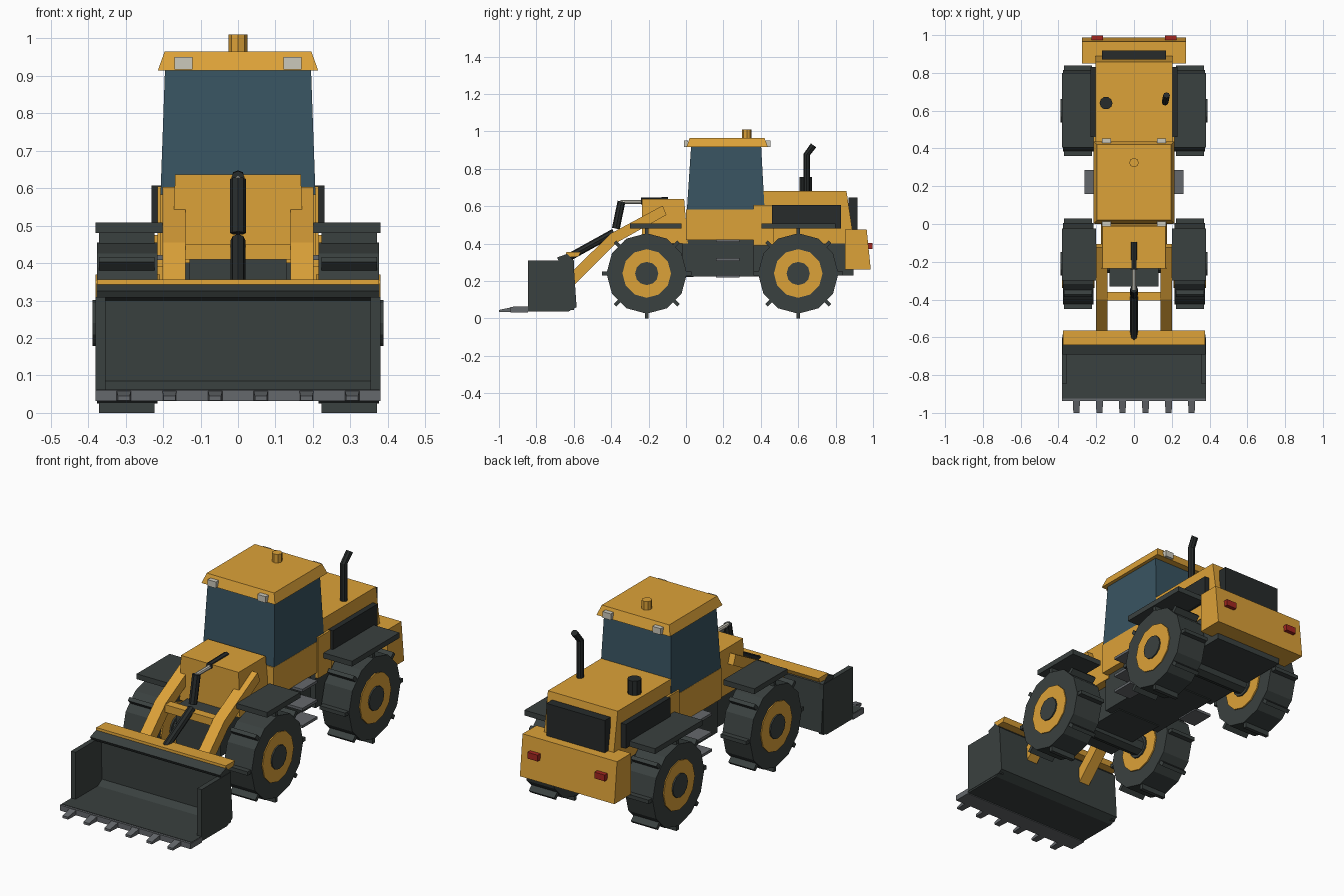
import bpy, bmesh
from math import sin, cos, pi
from mathutils import Vector

cube = bpy.data.objects.get("Cube")
if cube:
    bpy.data.objects.remove(cube)


def material(name, r, g, b):
    m = bpy.data.materials.new(name)
    m.use_nodes = True
    m.diffuse_color = (r, g, b, 1)
    m.node_tree.nodes["Principled BSDF"].inputs["Base Color"].default_value = (r, g, b, 1)
    return m


YELLOW = material("machine yellow", 0.72, 0.36, 0.04)
DARK = material("dark rubber", 0.042, 0.052, 0.05)
BLACK = material("black pipe", 0.02, 0.024, 0.024)
GLASS = material("cab glass", 0.04, 0.088, 0.12)
STEEL = material("worn steel", 0.13, 0.14, 0.15)
LAMP = material("pale lamp", 0.6, 0.58, 0.5)
RED = material("red lamp", 0.36, 0.02, 0.015)


def finish(name, bm, mat):
    bmesh.ops.recalc_face_normals(bm, faces=bm.faces)
    me = bpy.data.meshes.new(name)
    bm.to_mesh(me)
    bm.free()
    me.materials.append(mat)
    ob = bpy.data.objects.new(name, me)
    bpy.context.collection.objects.link(ob)
    return ob


def loft(name, rings, mat):
    """Join rings of points, capping the first and the last."""
    bm = bmesh.new()
    vs = [[bm.verts.new(p) for p in ring] for ring in rings]
    for a, b in zip(vs, vs[1:]):
        for i in range(len(a)):
            j = (i + 1) % len(a)
            bm.faces.new((a[i], a[j], b[j], b[i]))
    bm.faces.new(vs[0])
    bm.faces.new(vs[-1])
    return finish(name, bm, mat)


def prism(name, x0, x1, profile, mat):
    """Extrude a side (y, z) profile along x."""
    return loft(name, [[(x, y, z) for y, z in profile] for x in (x0, x1)], mat)


def box(name, x0, x1, y0, y1, z0, z1, mat):
    return prism(name, x0, x1, [(y0, z0), (y1, z0), (y1, z1), (y0, z1)], mat)


def taper(name, low, high, mat):
    """Block between two level rectangles given as (half x, y0, y1, z)."""
    return loft(name, [[(-x, a, z), (x, a, z), (x, b, z), (-x, b, z)]
                       for x, a, b, z in (low, high)], mat)


def tube(name, points, r, mat, n=8):
    """Round bar along a path lying in a plane of constant x."""
    pts = [Vector(p) for p in points]
    rings = []
    for i, p in enumerate(pts):
        d = (pts[min(i + 1, len(pts) - 1)] - pts[max(i - 1, 0)]).normalized()
        u = Vector((1, 0, 0)) if abs(d.x) < 0.9 else Vector((0, 1, 0))
        v = d.cross(u)
        rings.append([p + r * (u * cos(2 * pi * k / n) + v * sin(2 * pi * k / n))
                      for k in range(n)])
    return loft(name, rings, mat)


def disc(y, z, r, n=12):
    return [(y + r * sin(2 * pi * k / n), z + r * cos(2 * pi * k / n)) for k in range(n)]


def wheel(label, side, y, z):
    prism(label + "_tyre", side * 0.215, side * 0.376, disc(y, z, 0.215), DARK)
    prism(label + "_rim", side * 0.208, side * 0.381, disc(y, z, 0.13), YELLOW)
    prism(label + "_hub", side * 0.2, side * 0.388, disc(y, z, 0.062), DARK)
    for k in range(8):
        s, c = sin(k * pi / 4), cos(k * pi / 4)
        corners = [(0.19, -0.01), (0.24, -0.01), (0.24, 0.01), (0.19, 0.01)]
        prism(label + "_lug", side * 0.223, side * 0.371,
              [(y + a * c - b * s, z + a * s + b * c) for a, b in corners], DARK)


# Chassis
box("front_chassis", -0.13, 0.13, -0.33, 0.04, 0.22, 0.42, DARK)
box("middle_chassis", -0.17, 0.17, -0.02, 0.4, 0.225, 0.43, DARK)
box("rear_chassis", -0.2, 0.2, 0.36, 0.895, 0.23, 0.42, DARK)

# Wheels, axles and fenders
for label, y, f0, f1 in (("front", -0.21, -0.3, -0.025), ("rear", 0.6, 0.405, 0.8)):
    tube(label + "_axle", [(-0.3, y, 0.24), (0.3, y, 0.24)], 0.05, DARK)
    for s in (-1, 1):
        wheel(label + "_wheel", s, y, 0.24)
        box(label + "_fender", s * 0.2, s * 0.38, f0, f1, 0.48, 0.508, DARK)

# Front hood and rear engine hood
taper("front_hood", (0.175, -0.235, 0.01, 0.4), (0.168, -0.235, -0.01, 0.637), YELLOW)
prism("engine_hood", -0.203, 0.203,
      [(0.4, 0.4), (0.9, 0.4), (0.89, 0.47), (0.858, 0.68), (0.4, 0.68)], YELLOW)
box("hood_shoulder", -0.215, 0.215, 0.36, 0.47, 0.39, 0.605, YELLOW)
for s in (-1, 1):
    box("side_grille", s * 0.2, s * 0.231, 0.46, 0.83, 0.48, 0.607, BLACK)
box("rear_grille", -0.17, 0.17, 0.87, 0.918, 0.45, 0.645, BLACK)

# Counterweight and rear lamps
prism("counterweight", -0.275, 0.275,
      [(0.85, 0.26), (0.988, 0.26), (0.966, 0.475), (0.85, 0.475)], YELLOW)
for s in (-1, 1):
    box("rear_lamp", s * 0.165, s * 0.225, 0.965, 0.997, 0.37, 0.403, RED)

# Cab
box("cab_base", -0.208, 0.208, 0.0, 0.42, 0.42, 0.583, YELLOW)
taper("cab_glass", (0.207, 0.005, 0.42, 0.583), (0.195, 0.027, 0.402, 0.917), GLASS)
taper("cab_roof", (0.214, 0.002, 0.438, 0.915), (0.196, 0.02, 0.42, 0.965), YELLOW)
tube("beacon", [(0, 0.325, 0.96), (0, 0.325, 1.01)], 0.025, YELLOW)
for s in (-1, 1):
    for y in (-0.012, 0.428):
        box("cab_lamp", s * 0.121, s * 0.169, y, y + 0.024, 0.917, 0.95, LAMP)

# Exhaust and air intake
tube("exhaust_pipe", [(0.165, 0.645, 0.67), (0.165, 0.645, 0.875), (0.172, 0.682, 0.925)],
     0.018, BLACK)
tube("air_intake", [(-0.148, 0.64, 0.67), (-0.148, 0.64, 0.755)], 0.034, BLACK, 10)

# Side steps
for s in (-1, 1):
    for z in (0.415, 0.315, 0.225):
        box("side_step", s * 0.16, s * 0.263, 0.16, 0.285, z - 0.007, z + 0.007, STEEL)

# Lift arms and cross bar
for s in (-1, 1):
    prism("lift_arm", s * 0.14, s * 0.202,
          [(-0.125, 0.603), (-0.4, 0.455), (-0.61, 0.25), (-0.61, 0.165),
           (-0.37, 0.405), (-0.105, 0.553)], YELLOW)
box("arm_cross_bar", -0.15, 0.15, -0.405, -0.36, 0.41, 0.45, YELLOW)

# Tilt linkage
tube("tilt_cylinder", [(0, -0.095, 0.63), (0, -0.24, 0.628)], 0.018, BLACK)
tube("tilt_rod", [(0, -0.23, 0.622), (0, -0.35, 0.622)], 0.011, LAMP)
tube("tilt_lever", [(0, -0.345, 0.625), (0, -0.375, 0.48)], 0.021, BLACK)
tube("tilt_link", [(0, -0.385, 0.46), (0, -0.62, 0.33)], 0.02, BLACK)

# Bucket shell, cheeks and top rail
prism("bucket_shell", -0.378, 0.378,
      [(-0.925, 0.036), (-0.63, 0.036), (-0.585, 0.06), (-0.602, 0.31), (-0.635, 0.345),
       (-0.69, 0.325), (-0.68, 0.308), (-0.632, 0.3), (-0.625, 0.085), (-0.66, 0.063),
       (-0.925, 0.063)], DARK)
for s in (-1, 1):
    box("bucket_cheek", s * 0.354, s * 0.38, -0.845, -0.6, 0.045, 0.31, DARK)
prism("bucket_top_rail", -0.377, 0.377,
      [(-0.642, 0.326), (-0.575, 0.33), (-0.563, 0.355), (-0.64, 0.356)], YELLOW)

# Cutting edge and teeth
box("cutting_edge", -0.381, 0.381, -0.937, -0.845, 0.032, 0.061, STEEL)
for i in range(6):
    x = -0.305 + i * 0.122
    loft("bucket_tooth", [[(x - w, y, 0.033), (x + w, y, 0.033), (x + w, y, z), (x - w, y, z)]
                          for w, y, z in ((0.02, -0.92, 0.062), (0.016, -1.0, 0.045))], STEEL)
